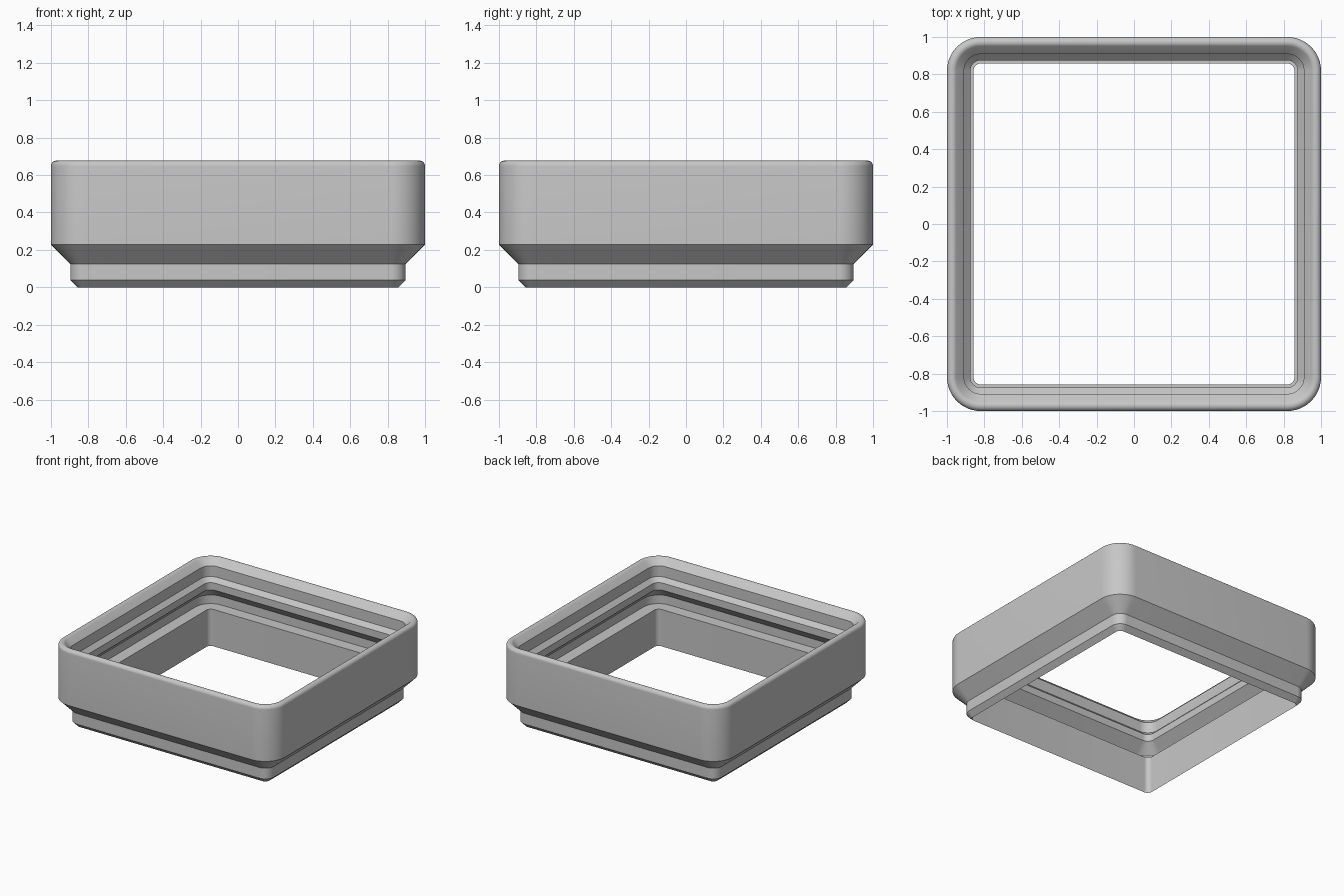
import bpy
import bmesh
from math import sin, cos, radians, pi

cube = bpy.data.objects.get("Cube")
if cube:
    bpy.data.objects.remove(cube, do_unlink=True)

HALF = 20.75            # half width in working units, scaled to 1
CORE = 17.0             # centre of every corner arc, so all rings are concentric
SCALE = 1 / HALF
ARC_STEPS = 12


def rounded_ring(half, z):
    """Points of a rounded square with the given half width."""
    radius = half - CORE
    points = []
    for corner in range(4):
        mid = radians(45 + 90 * corner)
        cx = CORE if cos(mid) > 0 else -CORE
        cy = CORE if sin(mid) > 0 else -CORE
        for step in range(ARC_STEPS + 1):
            a = mid - pi / 4 + pi / 2 * step / ARC_STEPS
            points.append((cx + radius * cos(a), cy + radius * sin(a), z))
    return points


# Outside: stepped foot, then the straight wall
outside = [(17.8, 0), (18.6, 0.8), (18.6, 2.6), (HALF, 4.75)]

# Rounded rim, tangent to the wall and to the inner chamfer
FILLET, RIM_Z = 0.6, 13.45
rim = []
for i in range(11):
    angle = radians(135 * i / 10)
    rim.append((HALF - FILLET + FILLET * cos(angle), RIM_Z + FILLET * sin(angle)))

# Inside: stacking lip, overhang, wall, floor ledge; the opening closes the loop
inside = [(18.85, 13), (18.85, 11.2), (18.15, 10.5), (18.15, 9.3),
          (19.8, 7.65), (19.8, 6.2), (17.8, 6.2)]

# Sweep the profile round the square
bm = bmesh.new()
rings = [[bm.verts.new([c * SCALE for c in p]) for p in rounded_ring(h, z)]
         for h, z in outside + rim + inside]
for lower, upper in zip(rings, rings[1:] + rings[:1]):
    for i in range(len(lower)):
        j = (i + 1) % len(lower)
        bm.faces.new((lower[i], lower[j], upper[j], upper[i]))
bmesh.ops.recalc_face_normals(bm, faces=bm.faces)

mesh = bpy.data.meshes.new("stacking_frame")
bm.to_mesh(mesh)
bm.free()
frame = bpy.data.objects.new("stacking_frame", mesh)
bpy.context.collection.objects.link(frame)

# Plain grey plastic
grey = bpy.data.materials.new("light_grey")
grey.use_nodes = True
colour = (0.57, 0.57, 0.57, 1)
grey.diffuse_color = colour
grey.node_tree.nodes["Principled BSDF"].inputs["Base Color"].default_value = colour
mesh.materials.append(grey)

# Smooth corners and rim, crisp steps
bpy.ops.object.select_all(action='DESELECT')
frame.select_set(True)
bpy.context.view_layer.objects.active = frame
bpy.ops.object.shade_smooth_by_angle(angle=radians(30))
